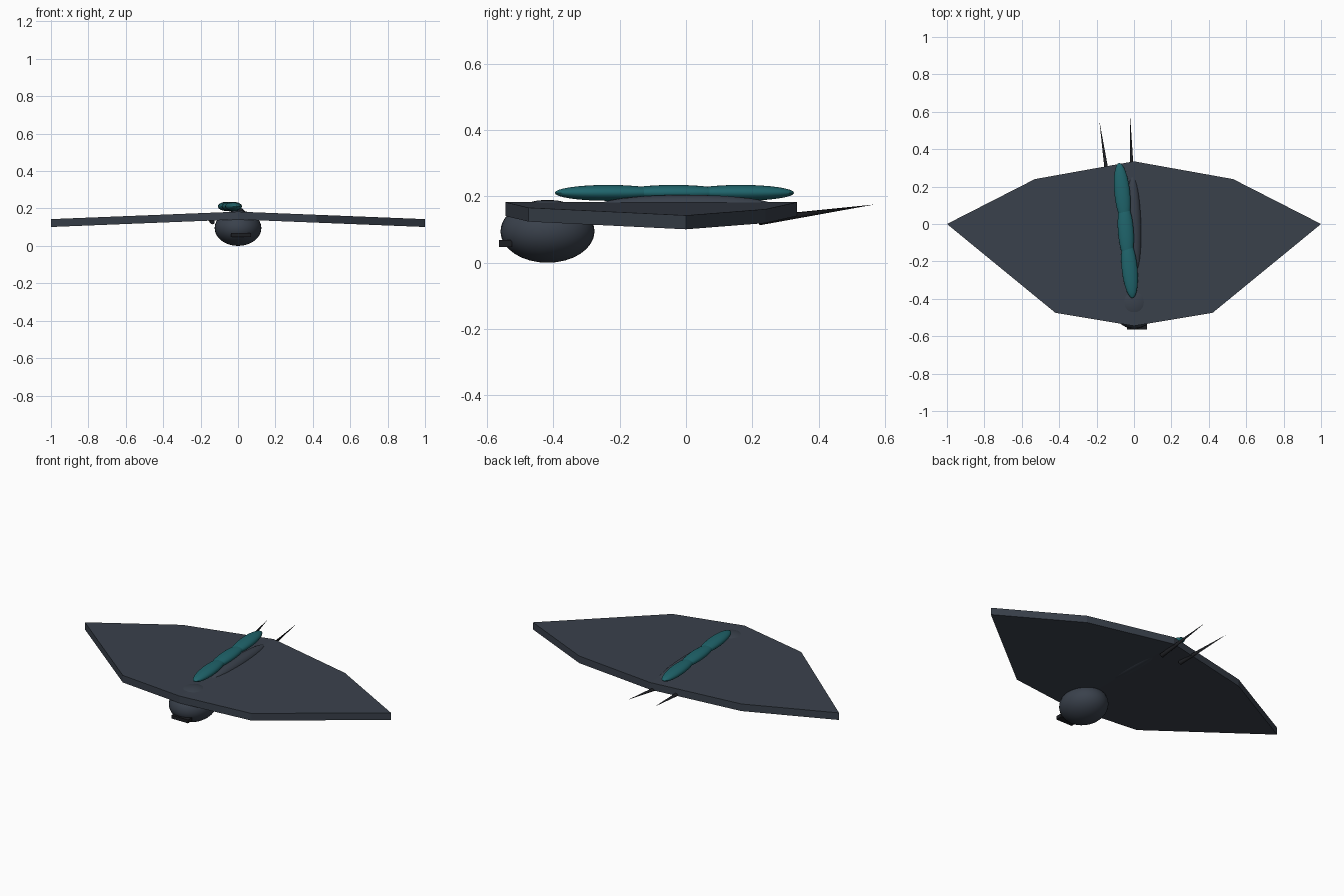
import bpy, bmesh, math
from mathutils import Vector

if "Cube" in bpy.data.objects:
    bpy.data.objects.remove(bpy.data.objects["Cube"])


def material(name, color):
    m = bpy.data.materials.new(name)
    m.diffuse_color = (*color, 1)
    m.use_nodes = True
    m.node_tree.nodes["Principled BSDF"].inputs["Base Color"].default_value = m.diffuse_color
    return m


SLATE = material("slate", (0.042, 0.053, 0.072))
TEAL = material("teal", (0.014, 0.13, 0.15))
BLACK = material("black", (0.012, 0.013, 0.016))


def finish(obj, name, mat, smooth=True):
    obj.name = name
    obj.data.materials.append(mat)
    if smooth:
        bpy.ops.object.shade_smooth_by_angle()
    return obj


def ellipsoid(name, center, radii, mat, turn=0):
    bpy.ops.mesh.primitive_uv_sphere_add(segments=32, ring_count=16, radius=1, location=center,
                                         rotation=(0, 0, turn))
    obj = bpy.context.object
    obj.scale = radii
    bpy.ops.object.transform_apply(location=False, rotation=False, scale=True)
    return finish(obj, name, mat)


def spike(name, start, tip, radius, mat):
    a, b = Vector(start), Vector(tip)
    bpy.ops.mesh.primitive_cone_add(vertices=12, radius1=radius, radius2=0, depth=(b - a).length,
                                    location=(a + b) / 2,
                                    rotation=(b - a).to_track_quat('Z', 'Y').to_euler())
    return finish(bpy.context.object, name, mat)


# Wing plate: half outline, drooping toward the tip, mirrored
half = [(0, -0.545), (0.42, -0.475), (1, 0), (0.53, 0.24), (0, 0.335)]
bm = bmesh.new()
top, bottom = ([bm.verts.new((x, y, z - 0.04 * x)) for x, y in half] for z in (0.183, 0.141))
bm.faces.new(top)
bm.faces.new(bottom[::-1])
for i in range(len(half) - 1):
    bm.faces.new((top[i], bottom[i], bottom[i + 1], top[i + 1]))
mesh = bpy.data.meshes.new("wing_plate")
bm.to_mesh(mesh)
bm.free()
wing = bpy.data.objects.new("wing_plate", mesh)
bpy.context.collection.objects.link(wing)
wing.modifiers.new("Mirror", 'MIRROR').use_clip = True
finish(wing, "wing_plate", SLATE, smooth=False)

# Head and mouth
ellipsoid("head", (0, -0.418, 0.095), (0.125, 0.142, 0.095), SLATE)
bpy.ops.mesh.primitive_cube_add(size=1, location=(0.015, -0.545, 0.058))
mouth = bpy.context.object
mouth.scale = (0.107, 0.04, 0.02)
finish(mouth, "mouth", BLACK, smooth=False)

# Back ridge, just showing through the underside
ellipsoid("back_ridge", (0, 0, 0.17), (0.04, 0.27, 0.035), SLATE, 0.03)

# Teal back stripe of three lobes
for i, (x, y, turn) in enumerate([(-0.024, -0.235, 0.1), (-0.044, -0.037, 0.07), (-0.063, 0.165, 0.1)]):
    ellipsoid(f"stripe_lobe_{i + 1}", (x, y, 0.211), (0.042, 0.162, 0.024), TEAL, turn)

# Twin tail spikes
spike("tail_spike_left", (-0.137, 0.22, 0.128), (-0.185, 0.55, 0.174), 0.013, BLACK)
spike("tail_spike_right", (-0.01, 0.22, 0.126), (-0.02, 0.57, 0.176), 0.013, BLACK)
